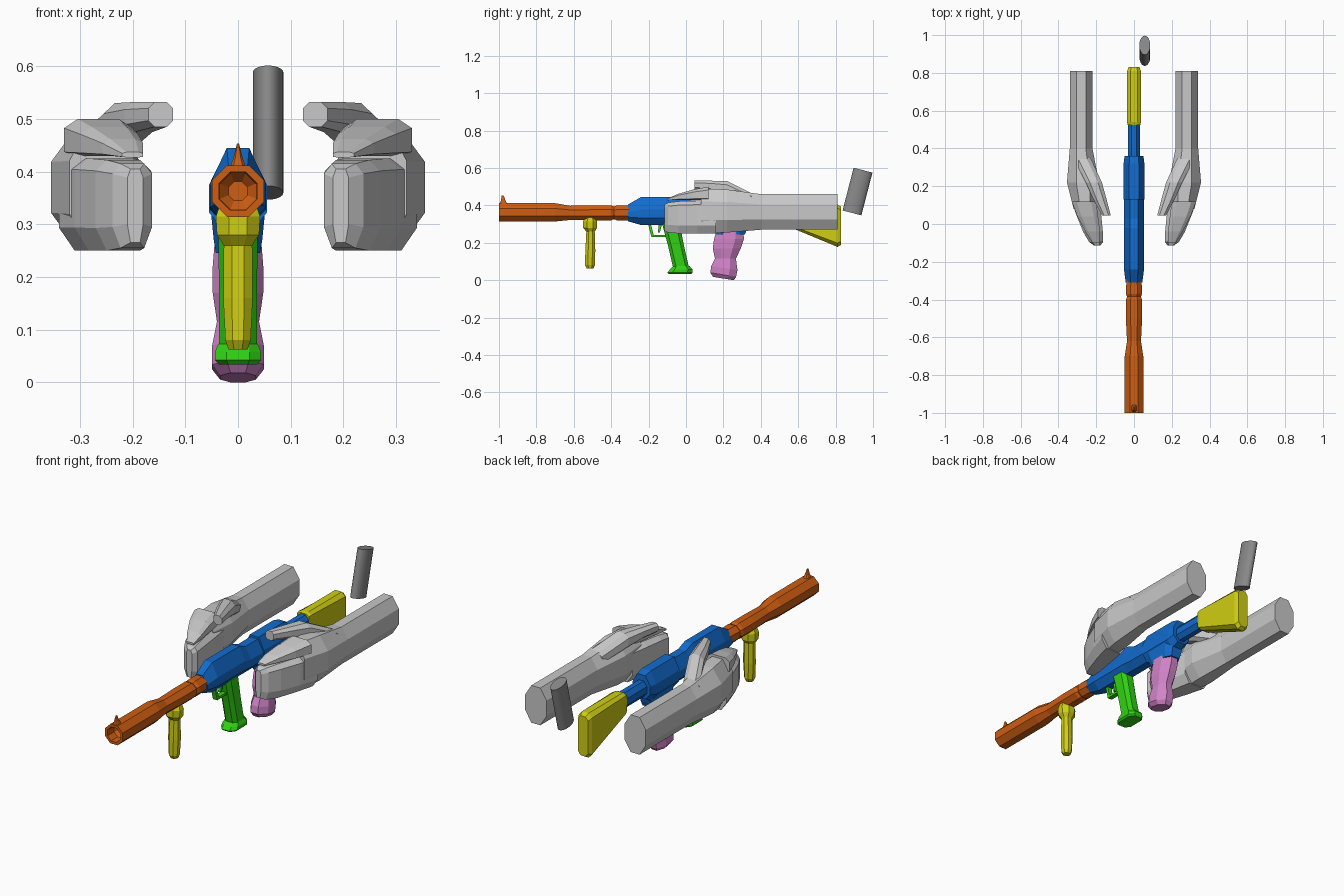
import bpy, bmesh, math


def material(name, rgb):
    m = bpy.data.materials.new(name)
    m.diffuse_color = (*rgb, 1)
    return m


ORANGE = material("orange", (0.62, 0.11, 0.006))
BLUE = material("blue", (0.006, 0.15, 0.62))
YELLOW = material("yellow", (0.63, 0.62, 0.006))
GREEN = material("green", (0.03, 0.64, 0.006))
PINK = material("pink", (0.64, 0.23, 0.58))
LIGHT = material("light grey", (0.58, 0.58, 0.58))
GREY = material("mid grey", (0.25, 0.25, 0.25))


def loft(name, mat, axis, rings, cut=(0.29, 0.29, 0.29), mirror=False):
    """Chamfered boxes (t, u0, u1, v0, v1) joined along an axis.
    u is x; v is z for axis 'y' and y for axis 'z'.
    cut = corner cut across u, at the low v side, at the high v side."""
    cu, lo, hi = cut
    bm = bmesh.new()
    loops = []
    for t, u0, u1, v0, v1 in rings:
        du, dl, dh = cu * (u1 - u0), lo * (v1 - v0), hi * (v1 - v0)
        section = [(u0 + du, v0), (u1 - du, v0), (u1, v0 + dl), (u1, v1 - dh),
                   (u1 - du, v1), (u0 + du, v1), (u0, v1 - dh), (u0, v0 + dl)]
        loops.append([bm.verts.new((u, t, v) if axis == 'y' else (u, v, t)) for u, v in section])
    for a, b in zip(loops, loops[1:]):
        for i in range(8):
            j = (i + 1) % 8
            bm.faces.new((a[i], a[j], b[j], b[i]))
    bm.faces.new(loops[0])
    bm.faces.new(loops[-1])
    bmesh.ops.remove_doubles(bm, verts=bm.verts, dist=1e-5)
    bmesh.ops.recalc_face_normals(bm, faces=bm.faces)
    me = bpy.data.meshes.new(name)
    bm.to_mesh(me)
    bm.free()
    me.materials.append(mat)
    ob = bpy.data.objects.new(name, me)
    bpy.context.collection.objects.link(ob)
    if mirror:
        ob.modifiers.new("mirror", 'MIRROR')
    return ob


def sym(t, w, v0, v1):
    return (t, -w, w, v0, v1)


def box(name, mat, w, y0, y1, z0, z1):
    return loft(name, mat, 'y', [sym(y0, w, z0, z1), sym(y1, w, z0, z1)], (0, 0, 0))


# Barrel: starts inside the hollow muzzle, turns over the rim and runs back
loft("barrel", ORANGE, 'y', [
    sym(-0.93, 0.018, 0.345, 0.381), sym(-0.95, 0.034, 0.329, 0.397),
    sym(-1.00, 0.036, 0.327, 0.399), sym(-1.00, 0.049, 0.314, 0.412),
    sym(-0.70, 0.049, 0.314, 0.412), sym(-0.62, 0.037, 0.322, 0.398),
    sym(-0.50, 0.043, 0.320, 0.400), sym(-0.40, 0.043, 0.320, 0.400),
    sym(-0.385, 0.036, 0.326, 0.394), sym(-0.37, 0.043, 0.320, 0.400),
    sym(-0.30, 0.040, 0.320, 0.400)])
loft("front_sight", ORANGE, 'z', [
    sym(0.40, 0.018, -0.998, -0.95), sym(0.425, 0.009, -0.99, -0.965),
    sym(0.453, 0.002, -0.985, -0.975)], (0.2, 0.2, 0.2))

# Receiver with its ridge, rear block, magazine well and stock tube
loft("receiver", BLUE, 'y', [
    sym(-0.31, 0.044, 0.315, 0.405), sym(-0.24, 0.053, 0.295, 0.445),
    sym(-0.02, 0.053, 0.295, 0.445), sym(0.03, 0.053, 0.295, 0.425),
    sym(0.15, 0.053, 0.295, 0.425)], (0.3, 0.25, 0.45))
loft("rear_block", BLUE, 'y', [
    sym(0.13, 0.055, 0.285, 0.435), sym(0.32, 0.055, 0.285, 0.435),
    sym(0.36, 0.05, 0.305, 0.425)], (0.27, 0.25, 0.4))
loft("magazine_well", BLUE, 'z', [
    sym(0.245, 0.042, 0.16, 0.315), sym(0.27, 0.046, 0.15, 0.325),
    sym(0.33, 0.052, 0.12, 0.34)], (0.2, 0.2, 0.2))
loft("stock_tube", BLUE, 'y', [
    sym(0.34, 0.032, 0.315, 0.395), sym(0.54, 0.032, 0.315, 0.395)])

# Shoulder stock
loft("stock", YELLOW, 'y', [
    sym(0.525, 0.034, 0.30, 0.40), sym(0.54, 0.037, 0.29, 0.405),
    sym(0.81, 0.037, 0.178, 0.405), sym(0.83, 0.028, 0.19, 0.392)], (0.25, 0.09, 0.09))

# Front grip
loft("front_grip", YELLOW, 'z', [
    sym(0.062, 0.018, -0.53, -0.495), sym(0.08, 0.024, -0.54, -0.487),
    sym(0.16, 0.028, -0.538, -0.485), sym(0.26, 0.027, -0.533, -0.488),
    sym(0.28, 0.040, -0.55, -0.475), sym(0.315, 0.042, -0.55, -0.475),
    sym(0.35, 0.030, -0.53, -0.492)])

# Trigger grip, its foot and the trigger guard
loft("trigger_grip", GREEN, 'z', [
    sym(0.05, 0.036, -0.065, 0.02), sym(0.18, 0.036, -0.095, -0.01),
    sym(0.31, 0.038, -0.13, -0.035)], (0.25, 0.2, 0.2))
loft("grip_foot", GREEN, 'z', [
    sym(0.034, 0.036, -0.092, 0.03), sym(0.042, 0.044, -0.10, 0.035),
    sym(0.058, 0.044, -0.085, 0.035), sym(0.075, 0.036, -0.068, 0.02)], (0.25, 0.2, 0.2))
box("guard_bottom", GREEN, 0.012, -0.185, -0.10, 0.23, 0.242)
loft("guard_front", GREEN, 'z', [
    sym(0.23, 0.012, -0.185, -0.17), sym(0.31, 0.012, -0.205, -0.19)], (0, 0, 0))
loft("trigger", GREEN, 'z', [
    sym(0.255, 0.007, -0.15, -0.14), sym(0.31, 0.007, -0.145, -0.125)], (0, 0, 0))

# Magazine: waisted, its lower end tilted
magazine = loft("magazine", PINK, 'z', [
    sym(0.018, 0.034, 0.145, 0.255), sym(0.038, 0.049, 0.13, 0.268),
    sym(0.075, 0.049, 0.135, 0.275), sym(0.115, 0.040, 0.155, 0.267),
    sym(0.17, 0.048, 0.143, 0.293), sym(0.22, 0.048, 0.15, 0.31),
    sym(0.27, 0.044, 0.165, 0.305)])
for v in magazine.data.vertices:
    if v.co.z < 0.1:
        v.co.z -= (v.co.y - 0.145) * 0.164

# Arms with hands: forearm, finger block, index finger and thumb, mirrored
loft("arm", LIGHT, 'y', [
    (0.81, 0.22, 0.34, 0.27, 0.46), (0.40, 0.22, 0.34, 0.27, 0.46),
    (0.22, 0.185, 0.355, 0.255, 0.485), (0.08, 0.195, 0.32, 0.25, 0.49)],
    mirror=True)
loft("fingers", LIGHT, 'y', [
    (0.16, 0.19, 0.34, 0.25, 0.425), (0.06, 0.175, 0.31, 0.25, 0.425),
    (-0.04, 0.165, 0.27, 0.25, 0.422), (-0.095, 0.163, 0.238, 0.255, 0.415),
    (-0.115, 0.18, 0.21, 0.265, 0.405)], (0.2, 0.25, 0.12), mirror=True)
loft("index_finger", LIGHT, 'y', [
    (0.12, 0.20, 0.33, 0.43, 0.50), (0.04, 0.19, 0.30, 0.43, 0.485),
    (-0.04, 0.18, 0.258, 0.43, 0.462), (-0.10, 0.18, 0.22, 0.427, 0.437)],
    (0.2, 0.1, 0.25), mirror=True)
thumb = loft("thumb", LIGHT, 'y', [
    (0.35, 0.23, 0.32, 0.40, 0.465), (0.22, 0.17, 0.255, 0.45, 0.53),
    (0.13, 0.145, 0.215, 0.475, 0.532), (0.045, 0.123, 0.17, 0.485, 0.532)],
    (0.25, 0.25, 0.25), mirror=True)

# Loose tilted cylinder with an oval section
bpy.ops.mesh.primitive_cylinder_add(vertices=32, radius=1, depth=0.236,
                                    location=(0.057, 0.917, 0.474))
tube = bpy.context.object
tube.name = "loose_cylinder"
tube.scale = (0.029, 0.052, 1)
tube.rotation_euler = (-math.radians(14.5), 0, 0)
tube.data.materials.append(GREY)
bpy.ops.object.transform_apply(location=False, rotation=True, scale=True)
bpy.ops.object.shade_smooth_by_angle()
